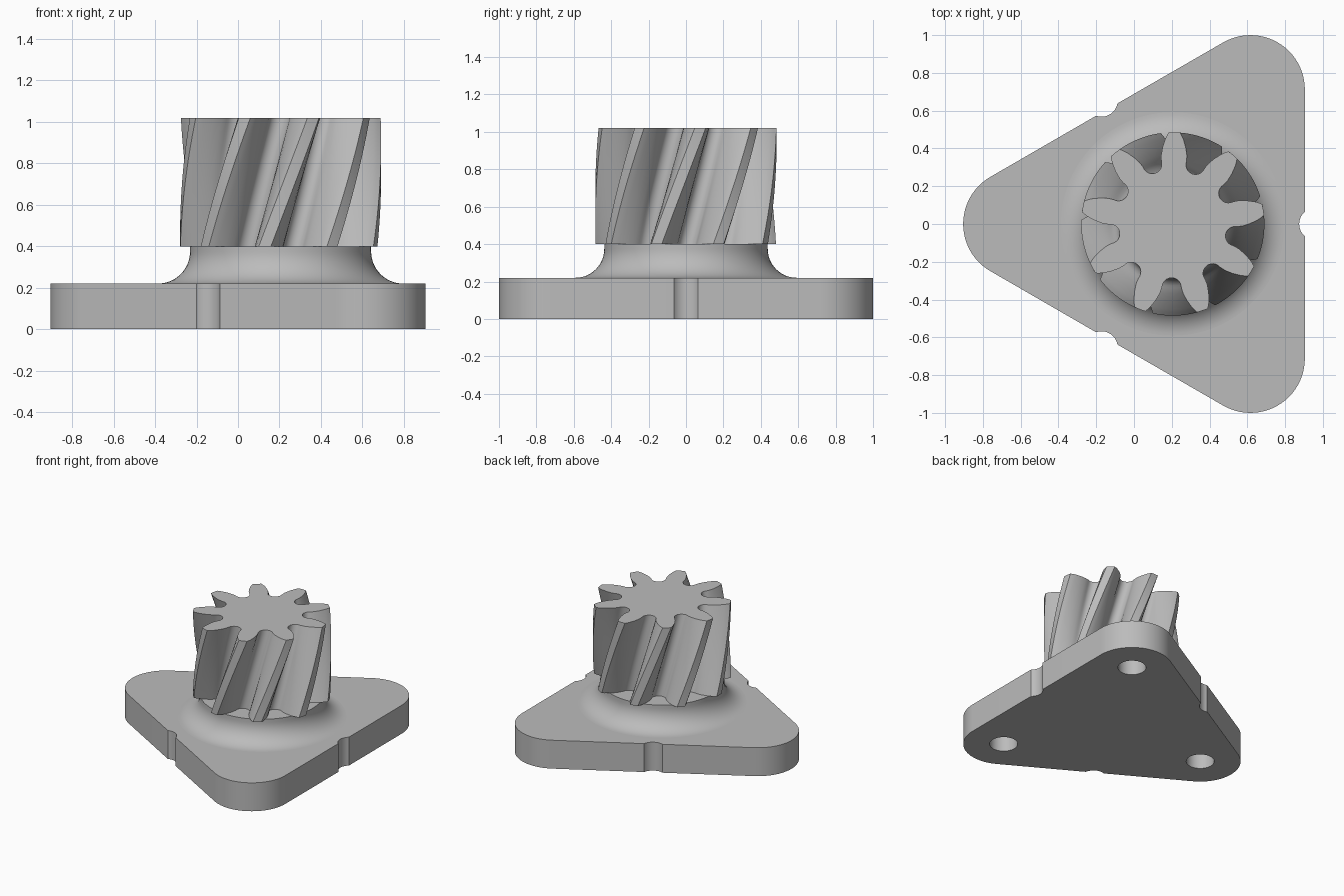
import bpy, bmesh
from math import sin, cos, pi, radians
from mathutils import Vector, Matrix

if "Cube" in bpy.data.objects:
    bpy.data.objects.remove(bpy.data.objects["Cube"], do_unlink=True)

CX = 0.2055                      # shared axis of plate and gear
PLATE_TOP, GEAR_BASE, GEAR_TOP = 0.22, 0.40, 1.02
CORNER_DIST, CORNER_R = 0.822, 0.288
TEETH, TWIST, TOP_PHASE = 9, radians(28), radians(9)

grey = bpy.data.materials.new("plain grey")
grey.use_nodes = True
colour = (0.5, 0.5, 0.5, 1)
grey.diffuse_color = colour
grey.node_tree.nodes["Principled BSDF"].inputs["Base Color"].default_value = colour


def polar(r, a):
    return Vector((r * cos(a), r * sin(a), 0))


def loft(name, rings):
    """Skin a stack of closed rings and cap both ends."""
    bm = bmesh.new()
    loops = [[bm.verts.new(p) for p in ring] for ring in rings]
    n = len(loops[0])
    for low, high in zip(loops, loops[1:]):
        for i in range(n):
            j = (i + 1) % n
            bm.faces.new((low[i], low[j], high[j], high[i]))
    bm.faces.new(loops[0][::-1])
    bm.faces.new(loops[-1])
    bmesh.ops.recalc_face_normals(bm, faces=bm.faces)
    mesh = bpy.data.meshes.new(name)
    bm.to_mesh(mesh)
    bm.free()
    mesh.materials.append(grey)
    obj = bpy.data.objects.new(name, mesh)
    obj.location.x = CX
    bpy.context.collection.objects.link(obj)
    return obj


def activate(obj):
    bpy.ops.object.select_all(action='DESELECT')
    obj.select_set(True)
    bpy.context.view_layer.objects.active = obj


def smooth(obj):
    activate(obj)
    bpy.ops.object.shade_smooth_by_angle(angle=radians(32))


def at_height(points, z):
    return [p + Vector((0, 0, z)) for p in points]


# Rounded triangular plate with a shallow scallop midway along each side
side = CORNER_DIST / 2 + CORNER_R
scallop_r, scallop_half = 0.085, radians(50)
outline = []
for k in range(3):
    turn = Matrix.Rotation(k * 2 * pi / 3, 3, 'Z')
    for i in range(13):
        a = scallop_half * (i / 6 - 1)
        outline.append(turn @ Vector((side + 0.055 - scallop_r * cos(a),
                                      scallop_r * sin(a), 0)))
    for i in range(25):
        a = i / 24 * 2 * pi / 3
        outline.append(turn @ (polar(CORNER_DIST, pi / 3) + polar(CORNER_R, a)))
plate = loft("base_plate", [at_height(outline, z) for z in (0, PLATE_TOP)])

# Blind mounting holes in the underside
for k in range(3):
    centre = polar(CORNER_DIST, pi / 3 + k * 2 * pi / 3)
    circle = [centre + polar(0.1, i * pi / 24) for i in range(48)]
    cutter = loft("hole_cutter", [at_height(circle, z) for z in (-0.05, 0.16)])
    cutter.hide_render = True
    activate(plate)
    cut = plate.modifiers.new("hole", 'BOOLEAN')
    cut.operation, cut.solver, cut.object = 'DIFFERENCE', 'EXACT', cutter
    bpy.ops.object.modifier_apply(modifier=cut.name)
    bpy.data.objects.remove(cutter, do_unlink=True)
smooth(plate)

# Neck that flares into the plate with a concave fillet
neck_r, fillet = 0.437, 0.155
profile = [(neck_r + fillet, PLATE_TOP - 0.02)]
for i in range(17):
    a = i / 16 * pi / 2
    profile.append((neck_r + fillet * (1 - sin(a)),
                    PLATE_TOP + fillet * (1 - cos(a))))
profile.append((neck_r, GEAR_BASE))
smooth(loft("flared_neck", [
    at_height([polar(r, i * pi / 48) for i in range(96)], z) for r, z in profile]))

# Helical gear: each gap is a round root opening into curved flanks
pitch = 2 * pi / TEETH
flank = [(0.485, 3.5), (0.468, 4.9), (0.45, 6.2), (0.41, 8.6), (0.37, 10.6)]
gap = [polar(r, -pitch / 2 + radians(h)) for r, h in flank]
for i in range(13):
    a = (i / 12 - 0.5) * pi
    gap.append(Vector((0.336 - 0.051 * cos(a), 0.051 * sin(a), 0)))
gap += [polar(r, pitch / 2 - radians(h)) for r, h in reversed(flank)]
gap.append(polar(0.485, pitch / 2))
section = [Matrix.Rotation((k + 0.5) * pitch, 3, 'Z') @ p
           for k in range(TEETH) for p in gap]
layers = 24
rings = []
for i in range(layers + 1):
    t = i / layers
    spin = Matrix.Rotation(TOP_PHASE - TWIST * (1 - t), 3, 'Z')
    rings.append(at_height([spin @ p for p in section],
                           GEAR_BASE + t * (GEAR_TOP - GEAR_BASE)))
smooth(loft("helical_gear", rings))
